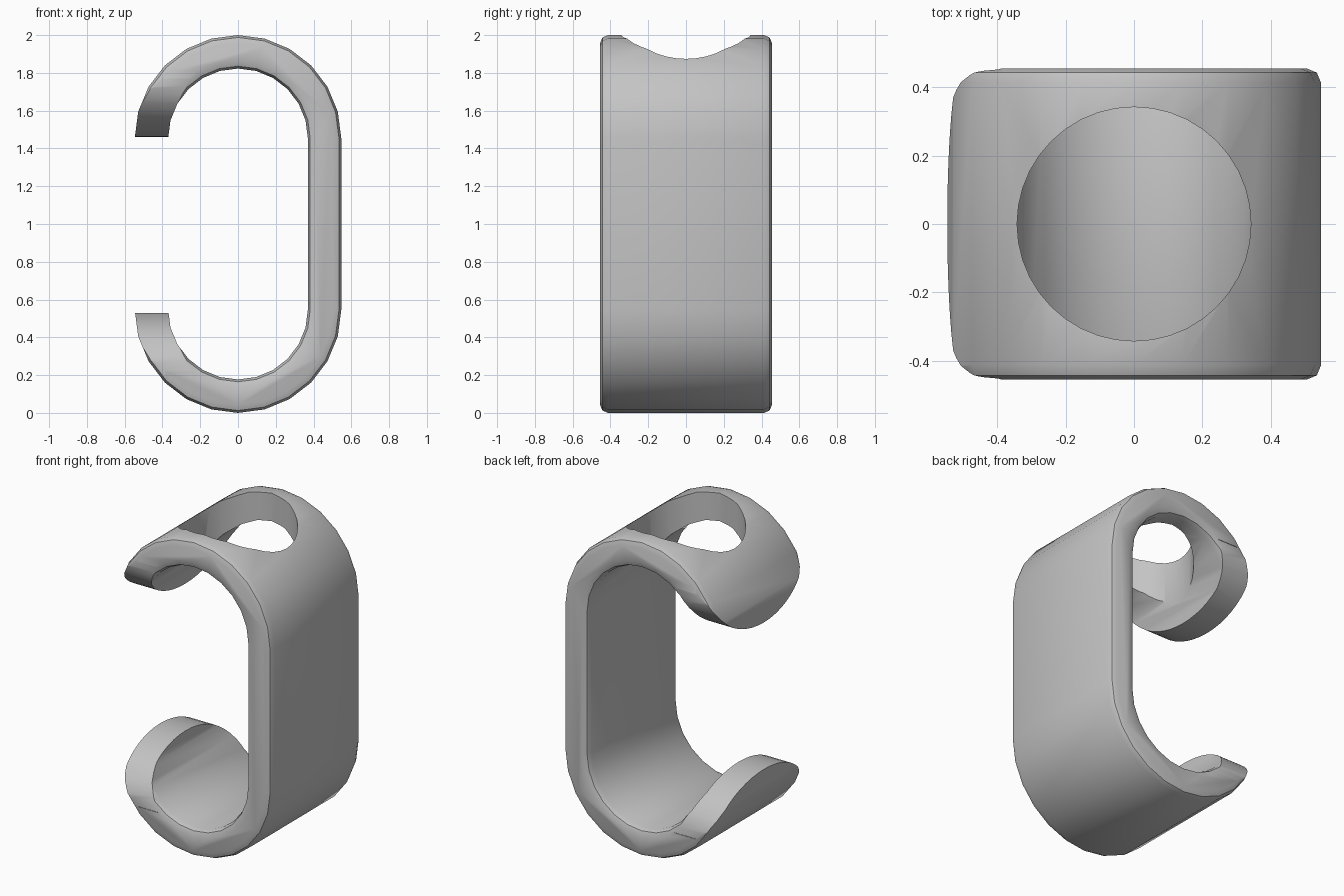
import bpy, bmesh
from math import sin, cos, pi, radians

cube = bpy.data.objects.get("Cube")
if cube:
    bpy.data.objects.remove(cube)

R_OUT, R_IN, HALF_W = 0.547, 0.37, 0.455
Z_TOP, Z_BOT = 2 - R_OUT, R_OUT
SEGS = 12

grey = bpy.data.materials.new("plain grey")
grey.use_nodes = True
COLOUR = (0.55, 0.55, 0.55, 1)
grey.diffuse_color = COLOUR
grey.node_tree.nodes["Principled BSDF"].inputs["Base Color"].default_value = COLOUR


def prism(name, outline, direction):
    """Extrude a closed 3D outline along a direction."""
    bm = bmesh.new()
    face = bm.faces.new([bm.verts.new(p) for p in outline])
    moved = bmesh.ops.extrude_face_region(bm, geom=[face])["geom"]
    verts = [v for v in moved if isinstance(v, bmesh.types.BMVert)]
    bmesh.ops.translate(bm, verts=verts, vec=direction)
    bmesh.ops.recalc_face_normals(bm, faces=bm.faces)
    mesh = bpy.data.meshes.new(name)
    bm.to_mesh(mesh)
    bm.free()
    obj = bpy.data.objects.new(name, mesh)
    bpy.context.collection.objects.link(obj)
    return obj


def c_path(r):
    """Open C shape: upper arc, straight back, lower arc."""
    angles = [pi * i / SEGS for i in range(SEGS + 1)]
    upper = [(r * cos(a), Z_TOP + r * sin(a)) for a in reversed(angles)]
    lower = [(r * cos(a), Z_BOT - r * sin(a)) for a in angles]
    return [(-r, Z_TOP - 0.05)] + upper + lower + [(-r, Z_BOT + 0.05)]


# Strap body with rounded side edges
outline = c_path(R_OUT) + c_path(R_IN)[::-1]
strap = prism("hook_strap", [(x, -HALF_W, z) for x, z in outline], (0, 2 * HALF_W, 0))
bm = bmesh.new()
bm.from_mesh(strap.data)
rims = [e for e in bm.edges if abs(e.verts[0].co.y - e.verts[1].co.y) < 0.01]
bmesh.ops.bevel(bm, geom=rims, offset=0.042, segments=2, profile=0.5, affect="EDGES")
bm.to_mesh(strap.data)
bm.free()
strap.data.materials.append(grey)


# Cutters that round off the two free tips
def tip_cutter(name, tip_z, up):
    arc = [pi * i / 24 for i in range(25)]
    pts = [(0.452 * cos(a), tip_z + up * 0.31 * (1 - sin(a))) for a in arc]
    far = tip_z - up * 0.2
    pts += [(-0.6, pts[-1][1]), (-0.6, far), (0.6, far), (0.6, pts[0][1])]
    return prism(name, [(-0.8, y, z) for y, z in pts], (0.75, 0, 0))


ring = [2 * pi * i / 40 for i in range(40)]
cutters = [
    tip_cutter("upper_tip_cutter", 1.46, 1),
    tip_cutter("lower_tip_cutter", 0.53, -1),
    # Round hole through the top only
    prism("hole_cutter", [(0.342 * cos(a), 0.342 * sin(a), 1.3) for a in ring], (0, 0, 1)),
]
bpy.context.view_layer.objects.active = strap
for cutter in cutters:
    cutter.hide_render = True
    mod = strap.modifiers.new(cutter.name, "BOOLEAN")
    mod.operation, mod.solver, mod.object = "DIFFERENCE", "EXACT", cutter
    bpy.ops.object.modifier_apply(modifier=mod.name)
    bpy.data.objects.remove(cutter)

bpy.ops.object.select_all(action="DESELECT")
strap.select_set(True)
bpy.ops.object.shade_smooth_by_angle(angle=radians(30))
